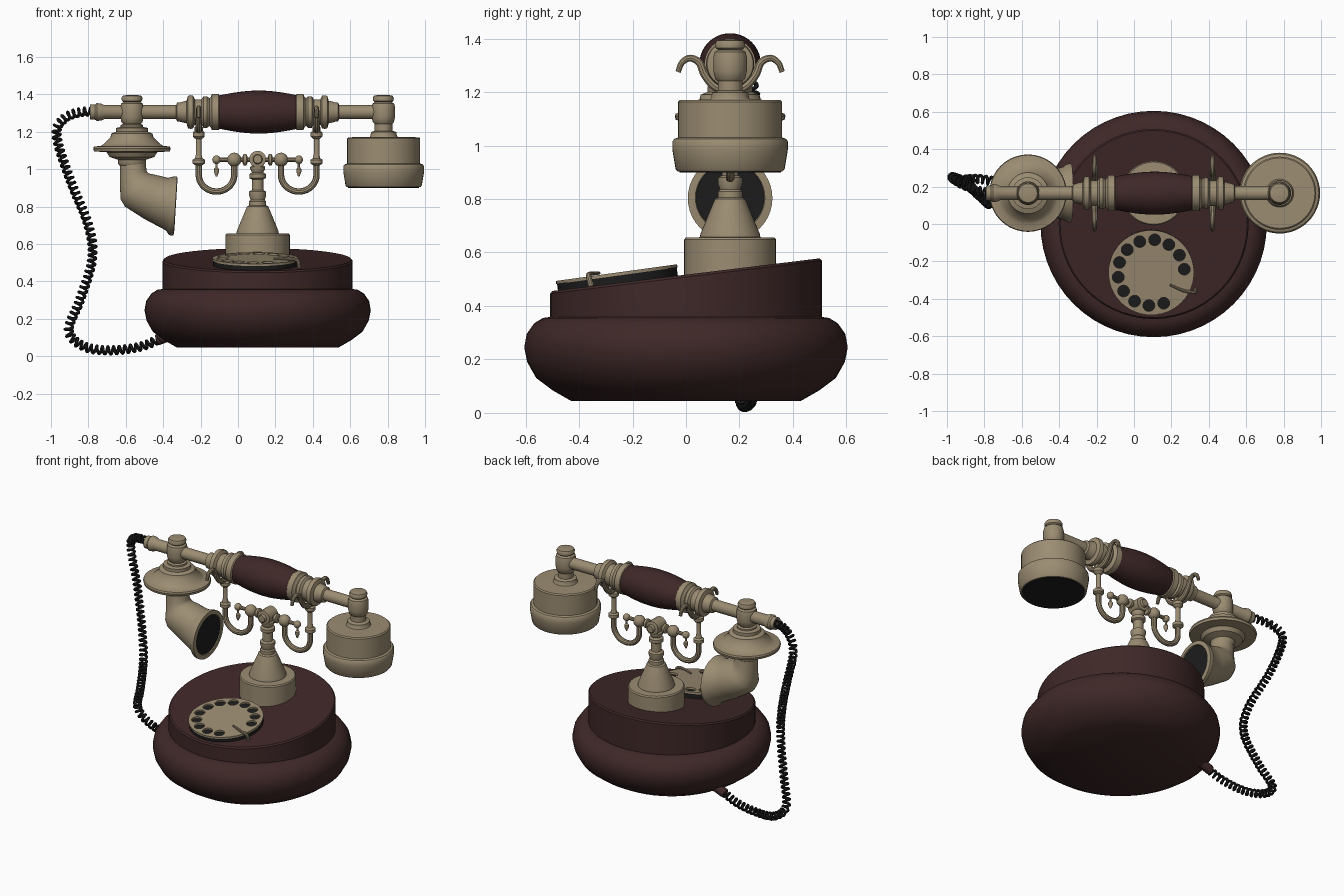
import bpy, bmesh, math
from mathutils import Vector, Matrix

if "Cube" in bpy.data.objects:
    bpy.data.objects.remove(bpy.data.objects["Cube"])

CX, HY, HZ = 0.105, 0.165, 1.305      # body centre x, handset y and z


def material(name, rgb):
    m = bpy.data.materials.new(name)
    m.diffuse_color = (*rgb, 1)
    m.use_nodes = True
    m.node_tree.nodes["Principled BSDF"].inputs["Base Color"].default_value = m.diffuse_color
    return m


BRASS = material("antique_brass", (0.33, 0.265, 0.17))
WOOD = material("dark_red_wood", (0.05, 0.021, 0.021))
BLACK = material("black", (0.012, 0.012, 0.013))


def loft(name, sections, mat, seg=40):
    """Skin of rings, each given as (centre, half axis u, half axis v), capped at both ends."""
    bm = bmesh.new()
    rings = []
    for c, u, v in sections:
        rings.append([bm.verts.new(c + u * math.cos(t) + v * math.sin(t))
                      for t in (2 * math.pi * i / seg for i in range(seg))])
    for a, b in zip(rings, rings[1:]):
        for i in range(seg):
            j = (i + 1) % seg
            bm.faces.new((a[i], a[j], b[j], b[i]))
    bm.faces.new(rings[0])
    bm.faces.new(rings[-1])
    bmesh.ops.recalc_face_normals(bm, faces=bm.faces)
    me = bpy.data.meshes.new(name)
    bm.to_mesh(me)
    bm.free()
    me.materials.append(mat)
    ob = bpy.data.objects.new(name, me)
    bpy.context.collection.objects.link(ob)
    return ob


def lathe(name, profile, origin, mat, axis=(0, 0, 1), seg=40):
    """Turned part: profile of (radius, distance along axis)."""
    a = Vector(axis)
    u = a.orthogonal().normalized()
    v = a.cross(u)
    return loft(name, [(Vector(origin) + a * h, u * r, v * r) for r, h in profile], mat, seg)


def ball(name, loc, r, mat=BRASS):
    n = 10
    prof = [(max(r * math.sin(math.pi * i / n), r * 0.02), -r * math.cos(math.pi * i / n)) for i in range(n + 1)]
    return lathe(name, prof, loc, mat, seg=20)


def spline(points, steps):
    """Smooth path through the points."""
    p = [Vector(q) for q in points]
    p = [2 * p[0] - p[1]] + p + [2 * p[-1] - p[-2]]
    out = []
    for a, b, c, d in zip(p, p[1:], p[2:], p[3:]):
        for k in range(steps):
            t = k / steps
            out.append(0.5 * (2 * b + (c - a) * t + (2 * a - 5 * b + 4 * c - d) * t * t
                              + (3 * b - a - 3 * c + d) * t ** 3))
    return out + [p[-2]]


def tube(name, pts, r, mat, res=3, tip=1.0):
    cu = bpy.data.curves.new(name, 'CURVE')
    cu.dimensions = '3D'
    cu.bevel_depth, cu.bevel_resolution, cu.use_fill_caps = r, res, True
    s = cu.splines.new('POLY')
    s.points.add(len(pts) - 1)
    for i, (q, co) in enumerate(zip(s.points, pts)):
        q.co = (*co, 1)
        q.radius = 1 + (tip - 1) * i / (len(pts) - 1)
    cu.materials.append(mat)
    ob = bpy.data.objects.new(name, cu)
    bpy.context.collection.objects.link(ob)
    return ob


# Wooden body: bulging lower bowl and drum with a sloping top
lathe("lower_body", [(.43, .045), (.50, .085), (.56, .13), (.594, .19), (.605, .245), (.596, .295),
                     (.568, .335), (.535, .355), (.50, .36)], (CX, 0, 0), WOOD, seg=56)
drum = lathe("upper_body", [(.508, .35), (.508, .508), (.50, .517)], (CX, 0, 0), WOOD, seg=56)
for v in drum.data.vertices:
    if v.co.z > .4:
        v.co.z += .122 * v.co.y

# Dial: black plate, finger wheel with holes, finger stop
tilt = Matrix.Translation((.092, -.255, .487)) @ Matrix.Rotation(.137, 4, 'X')
lathe("dial_plate", [(.226, -.015), (.226, .026)], (0, 0, 0), BLACK).matrix_world = tilt
cu = bpy.data.curves.new("finger_wheel", 'CURVE')
cu.dimensions, cu.fill_mode, cu.extrude = '2D', 'BOTH', .006
circles = [(0, 0, .229, 48)]
for i in range(12):
    a = math.radians(6 + 26 * i)
    circles.append((.178 * math.cos(a), .178 * math.sin(a), .032, 16))
for x, y, r, n in circles:
    s = cu.splines.new('POLY')
    s.points.add(n - 1)
    s.use_cyclic_u = True
    for i, q in enumerate(s.points):
        t = 2 * math.pi * i / n
        q.co = (x + r * math.cos(t), y + r * math.sin(t), 0, 1)
cu.materials.append(BRASS)
wheel = bpy.data.objects.new("finger_wheel", cu)
bpy.context.collection.objects.link(wheel)
wheel.matrix_world = tilt @ Matrix.Translation((0, 0, .032))
stop = tube("finger_stop", spline([(.235, -.10, .0), (.225, -.105, .04), (.17, -.095, .047), (.10, -.065, .045)], 6),
            .012, BRASS, tip=.5)
stop.matrix_world = tilt

# Pedestal
lathe("pedestal", [(.172, .49), (.172, .648), (.166, .656), (.113, .657), (.111, .67), (.057, .80), (.046, .806),
                   (.046, .828), (.038, .835), (.046, .86), (.046, .88), (.031, .888), (.031, .945), (.044, .952),
                   (.044, .974), (.03, .982), (.04, 1.0), (.04, 1.012), (.03, 1.02), (.03, 1.05)],
      (CX, HY, 0), BRASS)
lathe("hub", [(.022, -.066), (.026, -.06), (.026, -.05), (.045, -.046), (.045, .046), (.026, .05), (.026, .06),
              (.022, .066)], (CX, HY, 1.053), BRASS, axis=(0, 1, 0), seg=16)
tube("cross_bar", [(CX - .22, HY, 1.05), (CX + .22, HY, 1.05)], .012, BRASS)

for s, side in ((-1, "left"), (1, "right")):
    X = lambda d: CX + s * d
    # Cradle: balls, hanging drop, U-shaped hook, post and horned fork
    ball(side + "_large_ball", (X(.125), HY, 1.05), .038)
    ball(side + "_small_ball", (X(.22), HY, 1.05), .023)
    lathe(side + "_drop", [(.006, 1.04), (.006, 1.01), (.014, 1.0), (.014, .985), (.004, .96)],
          (X(.22), HY, 0), BRASS, seg=12)
    lathe(side + "_bar_collar", [(.02, .055), (.03, .06), (.03, .075), (.02, .08)], (CX, HY, 1.05), BRASS,
          axis=(s, 0, 0), seg=20)
    arc = [(X(.22 + .095 * math.cos(t)), HY, .97 - .09 * math.sin(t))
           for t in (math.pi * i / 20 for i in range(21))]
    tube(side + "_hook", [(X(.315), HY, 1.05)] + arc + [(X(.125), HY, 1.04)], .017, BRASS)
    lathe(side + "_post", [(.017, 1.02), (.033, 1.03), (.033, 1.05), (.02, 1.058), (.015, 1.08), (.015, 1.16),
                           (.022, 1.165), (.032, 1.175), (.032, 1.195), (.022, 1.205), (.022, 1.225)],
          (X(.315), HY, 0), BRASS, seg=20)
    for t in (-1, 1):
        path = [(0, 1.205), (.055, 1.22), (.095, 1.265), (.115, 1.31), (.15, 1.327), (.18, 1.31), (.195, 1.275)]
        tube(side + "_fork", spline([(X(.315), HY + t * y, z) for y, z in path], 6), .019, BRASS, tip=.55)
    # Handset sleeve with turned rings
    end = [(.045, .835), (.048, .86), (.04, .87), (.04, .895)] if s < 0 else []
    reach = .82 if s < 0 else .68
    lathe(side + "_handset_sleeve",
          [(.085, .20), (.096, .208), (.096, .245), (.082, .25), (.074, .258), (.084, .27), (.084, .29), (.068, .30),
           (.068, .335), (.088, .345), (.09, .36), (.086, .373), (.06, .38), (.056, .40), (.05, .42), (.05, .43),
           (.037, .436), (.037, reach)] + end, (CX, HY, HZ), BRASS, axis=(s, 0, 0))
    # Joint knob at the end of the handset
    lathe(side + "_joint", [(.03, 1.396), (.05, 1.392), (.056, 1.38), (.054, 1.365), (.045, 1.358), (.058, 1.35),
                            (.063, 1.33), (.063, 1.28), (.056, 1.25), (.046, 1.24), (.046, 1.19)],
          (X(.672), HY, 0), BRASS)

# Handset grip
n = 12
lathe("handset_grip", [(.086 + .029 * math.cos(math.pi / 2 * (2 * i / n - 1)), .225 * (2 * i / n - 1))
                       for i in range(n + 1)], (CX + .005, HY, HZ), WOOD, axis=(1, 0, 0))

# Mouthpiece flange and flared horn
MX = CX - .672
lathe("mouthpiece_flange", [(.05, 1.24), (.06, 1.235), (.06, 1.225), (.085, 1.22), (.085, 1.20), (.11, 1.19),
                            (.115, 1.17), (.15, 1.135), (.165, 1.125), (.203, 1.12), (.207, 1.11), (.203, 1.095),
                            (.135, 1.09), (.12, 1.065), (.075, 1.05), (.075, 1.03), (.068, 1.02)],
      (MX, HY, 0), BRASS)


def edge_ring(x1, z1, x2, z2):
    a, b = Vector((x1, HY, z1)), Vector((x2, HY, z2))
    u = (b - a) / 2
    return (a + b) / 2, u, Vector((0, u.length, 0))


loft("mouthpiece_horn", [edge_ring(*e) for e in (
    (-.632, 1.035, -.492, 1.035), (-.632, .95, -.49, .995), (-.63, .89, -.485, .984), (-.628, .84, -.475, .976),
    (-.605, .80, -.445, .970), (-.50, .733, -.41, .962), (-.385, .672, -.375, .953), (-.37, .65, -.355, .958),
    (-.36, .645, -.34, .961), (-.345, .645, -.325, .961), (-.34, .675, -.324, .935), (-.352, .68, -.338, .93))], BRASS)
loft("horn_opening", [edge_ring(-.36, .678, -.346, .932), edge_ring(-.345, .678, -.331, .932)], BLACK)

# Earpiece with a black underside
EX = CX + .674
lathe("earpiece", [(.046, 1.25), (.046, 1.205), (.068, 1.198), (.07, 1.18), (.075, 1.172), (.188, 1.17), (.195, 1.163),
                   (.195, 1.03), (.209, 1.025), (.216, 1.015), (.216, .985), (.204, .912), (.196, .903)],
      (EX, HY, 0), BRASS, seg=48)
lathe("earpiece_opening", [(.19, .908), (.19, .900)], (EX, HY, 0), BLACK, seg=48)

# Coiled cord from handset to body
path = spline([(-.76, .165, 1.305), (-.84, .18, 1.305), (-.93, .22, 1.27), (-.97, .25, 1.18), (-.90, .22, .95),
               (-.80, .13, .70), (-.78, .11, .52), (-.845, .17, .30), (-.905, .23, .14), (-.83, .24, .055),
               (-.69, .22, .031), (-.525, .21, .05), (-.40, .20, .10)], 75)
coil, phase = [], 0
for a, b in zip(path, path[1:]):
    d = b - a
    phase += d.length * 2 * math.pi / .031
    n1 = Vector((0, 1, 0)).cross(d).normalized()
    n2 = d.normalized().cross(n1)
    coil.append(a + .020 * (n1 * math.cos(phase) + n2 * math.sin(phase)))
tube("coiled_cord", coil, .0085, BLACK, res=1)
lathe("cord_socket", [(.028, 0), (.03, .01), (.03, .09)], (-.435, .205, .085), WOOD,
      axis=Vector((.93, 0, .37)).normalized(), seg=16)

# Turn curves into meshes and smooth the rounded surfaces
bpy.ops.object.select_all(action='SELECT')
bpy.context.view_layer.objects.active = drum
bpy.ops.object.convert(target='MESH')
bpy.ops.object.shade_smooth_by_angle(angle=math.radians(35))
